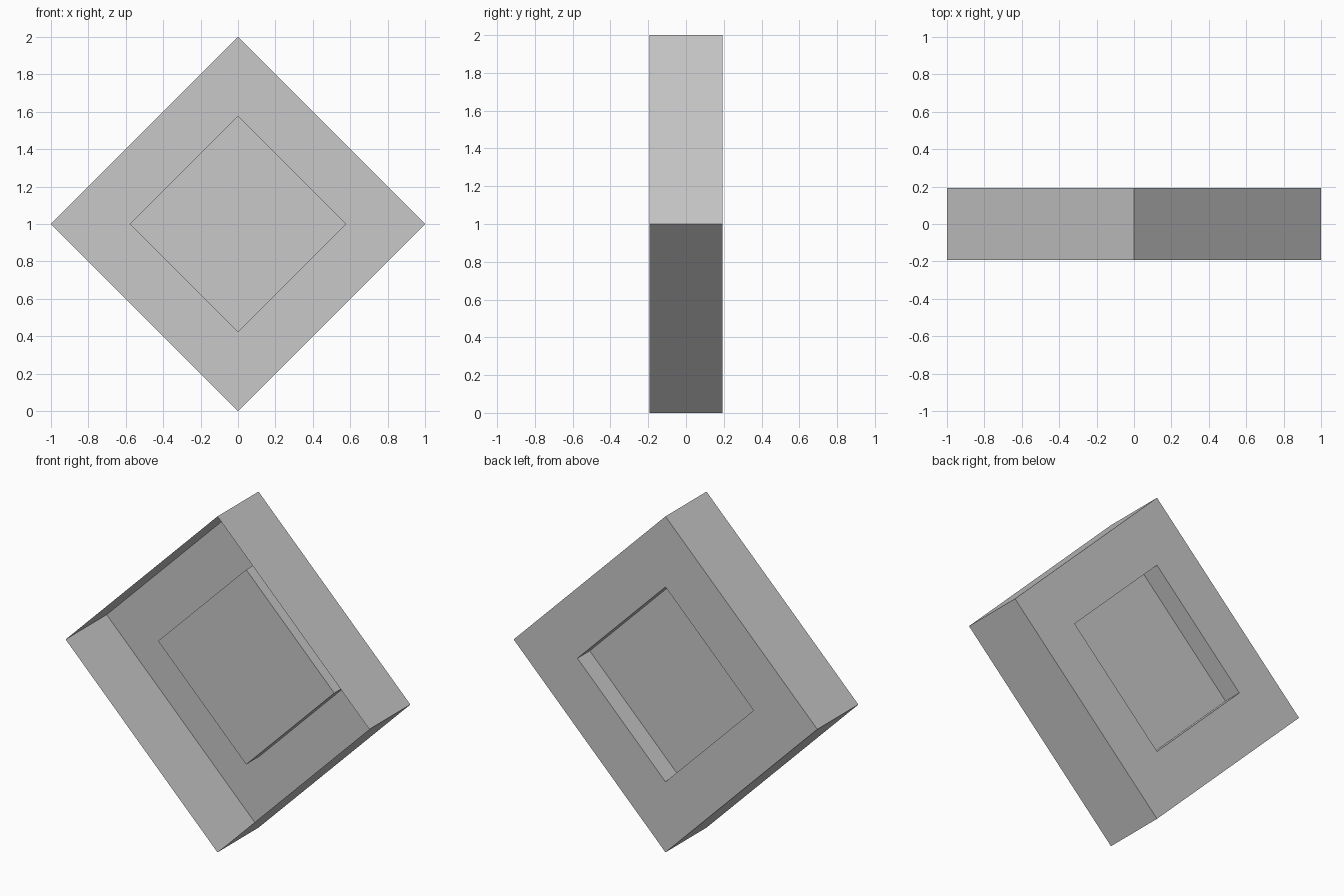
import bpy, bmesh
from math import cos, sin, pi

cube = bpy.data.objects.get("Cube")
if cube:
    bpy.data.objects.remove(cube, do_unlink=True)

GREY = 0.58
HALF_DEPTH = 0.193
PANEL_Y = 0.077
PANEL_RADIUS = 0.58

grey = bpy.data.materials.new("light_grey")
grey.use_nodes = True
grey.diffuse_color = (GREY, GREY, GREY, 1)
grey.node_tree.nodes["Principled BSDF"].inputs["Base Color"].default_value = (GREY, GREY, GREY, 1)


def diamond(bm, radius, y):
    """Four corners of an upright diamond at depth y."""
    angles = [i * pi / 2 for i in range(4)]
    return [bm.verts.new((radius * cos(a), y, 1 + radius * sin(a))) for a in angles]


# Thin open-fronted diamond tray: side walls, back border, sunken centre panel
bm = bmesh.new()
profile = [(1, -HALF_DEPTH), (1, HALF_DEPTH), (PANEL_RADIUS, HALF_DEPTH), (PANEL_RADIUS, PANEL_Y)]
rings = [diamond(bm, radius, y) for radius, y in profile]
for near, far in zip(rings, rings[1:]):
    for i in range(4):
        j = (i + 1) % 4
        bm.faces.new((near[i], far[i], far[j], near[j]))
bm.faces.new(list(reversed(rings[-1])))

mesh = bpy.data.meshes.new("diamond_tray")
bm.to_mesh(mesh)
bm.free()
mesh.materials.append(grey)
tray = bpy.data.objects.new("diamond_tray", mesh)
bpy.context.collection.objects.link(tray)
